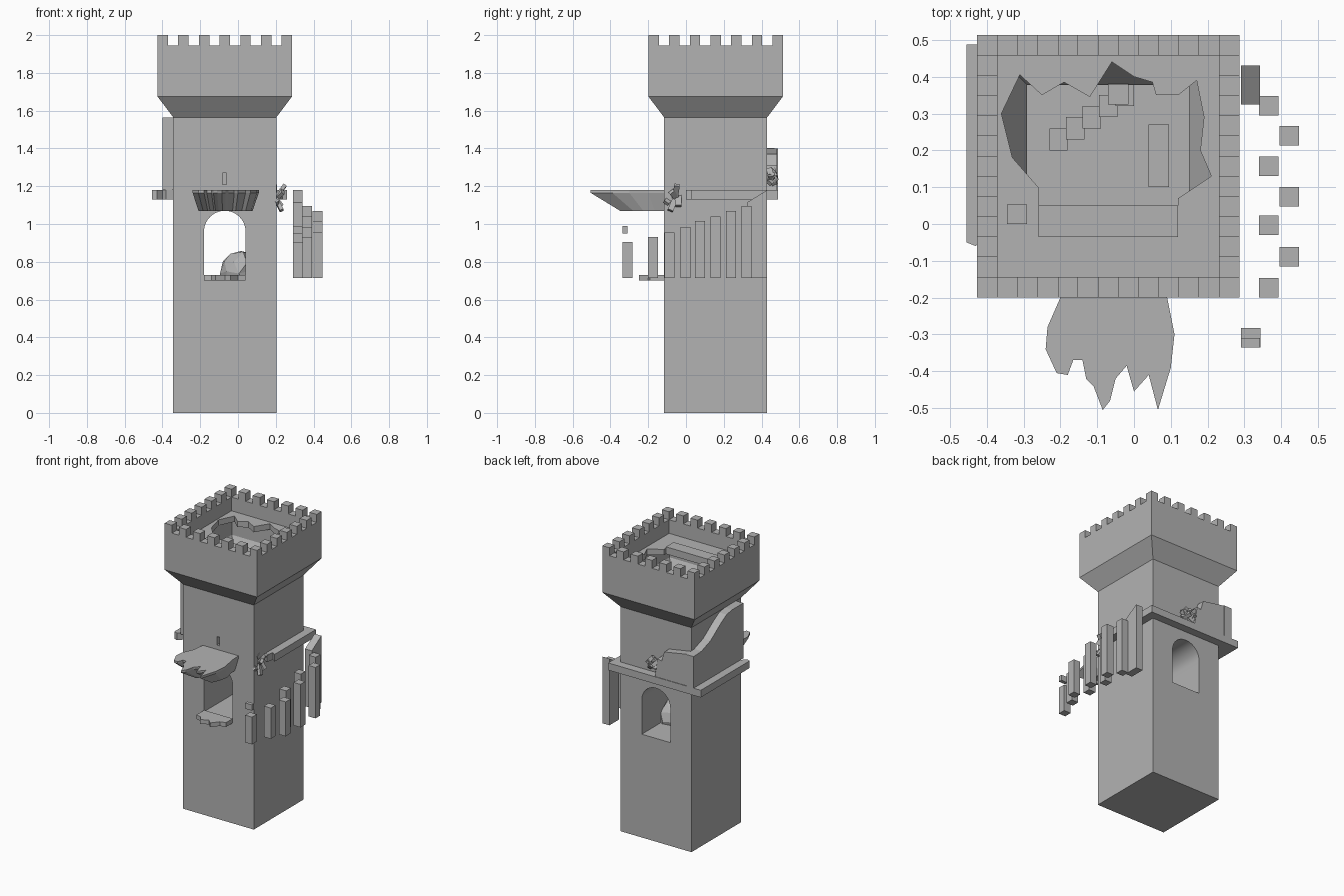
import bpy, bmesh, math, random
from mathutils import Matrix, Vector

random.seed(4)
cube = bpy.data.objects.get("Cube")
if cube:
    bpy.data.objects.remove(cube, do_unlink=True)

stone = bpy.data.materials.new("grey_stone")
stone.use_nodes = True
stone.diffuse_color = (0.45, 0.45, 0.45, 1)
stone.node_tree.nodes["Principled BSDF"].inputs["Base Color"].default_value = (0.45, 0.45, 0.45, 1)

CX, CY = -0.07, 0.157      # tower axis
HALF, TOP_HALF = 0.273, 0.356
LEDGE_Z = (1.13, 1.18)


def finish(bm, name):
    bmesh.ops.recalc_face_normals(bm, faces=bm.faces)
    mesh = bpy.data.meshes.new(name)
    bm.to_mesh(mesh)
    bm.free()
    mesh.materials.append(stone)
    obj = bpy.data.objects.new(name, mesh)
    bpy.context.collection.objects.link(obj)
    return obj


def loft(name, loops):
    """Skin closed loops of equal length and cap both ends."""
    bm = bmesh.new()
    rings = [[bm.verts.new(p) for p in loop] for loop in loops]
    n = len(rings[0])
    for low, high in zip(rings, rings[1:]):
        for i in range(n):
            j = (i + 1) % n
            bm.faces.new((low[i], low[j], high[j], high[i]))
    bm.faces.new(rings[0])
    bm.faces.new(rings[-1])
    return finish(bm, name)


def prism(name, pts, axis, a, b):
    """Extrude a 2D outline along an axis from a to b."""
    place = {"x": lambda p, t: (t, p[0], p[1]),
             "y": lambda p, t: (p[0], t, p[1]),
             "z": lambda p, t: (p[0], p[1], t)}[axis]
    return loft(name, [[place(p, t) for p in pts] for t in (a, b)])


def box(name, x, y, z):
    return prism(name, [(x[0], y[0]), (x[1], y[0]), (x[1], y[1]), (x[0], y[1])], "z", *z)


def square(half, z):
    return [(CX + sx * half, CY + sy * half, z) for sx, sy in ((-1, -1), (1, -1), (1, 1), (-1, 1))]


def cut(obj, cutter):
    cutter.hide_render = True
    mod = obj.modifiers.new("cut", "BOOLEAN")
    mod.operation, mod.object, mod.solver = "DIFFERENCE", cutter, "EXACT"
    bpy.context.view_layer.objects.active = obj
    bpy.ops.object.modifier_apply(modifier=mod.name)
    bpy.data.objects.remove(cutter, do_unlink=True)


def shards(name, center, spread, size, count):
    """Cluster of tilted splinters."""
    bm = bmesh.new()
    for _ in range(count):
        offset = Vector([random.uniform(-s, s) for s in spread])
        spin = Matrix.Rotation(random.uniform(-0.8, 0.8), 4, "X") @ Matrix.Rotation(random.uniform(-0.8, 0.8), 4, "Y")
        bmesh.ops.create_cube(bm, size=1, matrix=Matrix.Translation(Vector(center) + offset) @ spin @ Matrix.Diagonal((*size, 1)))
    return finish(bm, name)


# Tower shaft, flared crown and sunken roof
tower = loft("tower", [square(HALF, 0), square(HALF, 1.565), square(TOP_HALF, 1.675),
                       square(TOP_HALF, 1.945), square(TOP_HALF - 0.055, 1.945),
                       square(TOP_HALF - 0.055, 1.85)])

# Upper chamber, widening beneath the roof
cut(tower, loft("chamber_cutter", [square(0.22, 1.13), square(0.22, 1.58),
                                   square(0.29, 1.69), square(0.29, 1.81)]))

# Broken hole in the roof
hole = [(-0.26, 0.05), (-0.26, 0.1), (-0.33, 0.18), (-0.36, 0.3), (-0.31, 0.405), (-0.25, 0.35),
        (-0.19, 0.385), (-0.12, 0.345), (-0.06, 0.44), (0, 0.40), (0.05, 0.385), (0.06, 0.35),
        (0.12, 0.35), (0.17, 0.39), (0.19, 0.29), (0.18, 0.2), (0.21, 0.13), (0.12, 0.07), (0.12, 0.05)]
cut(tower, prism("hole_cutter", hole, "z", 1.75, 1.9))

# Vaulted passage and arrow slit running front to back
arch = [(-0.18, 0.72), (0.04, 0.72)]
arch += [(CX + 0.11 * math.cos(math.pi * i / 20), 0.96 + 0.11 * math.sin(math.pi * i / 20)) for i in range(21)]
cut(tower, prism("arch_cutter", arch, "y", -0.3, 0.6))
cut(tower, box("slit_cutter", (-0.082, -0.06), (-0.3, 0.6), (1.21, 1.27)))
bpy.ops.object.select_all(action="DESELECT")
tower.select_set(True)
bpy.context.view_layer.objects.active = tower
bpy.ops.object.shade_smooth_by_angle(angle=math.radians(20))

# Battlements: seven merlons on each side
STEP = (2 * TOP_HALF - 0.055) / 6
for i in range(7):
    for j in range(7):
        if i in (0, 6) or j in (0, 6):
            x = CX - TOP_HALF + i * STEP
            y = CY - TOP_HALF + j * STEP
            box("merlon", (x, x + 0.055), (y, y + 0.055), (1.945, 2.0))

# Walkway ledges around the shaft
box("back_ledge", (-0.455, 0.26), (0.43, 0.487), LEDGE_Z)
prism("right_ledge", [(-0.343, 0.43), (-0.455, 0.43), (-0.455, -0.05), (-0.43, -0.06),
                      (-0.40, -0.03), (-0.38, -0.06), (-0.343, -0.05)], "z", *LEDGE_Z)
prism("left_ledge", [(0.203, 0.43), (0.26, 0.43), (0.26, 0.03), (0.235, 0.05),
                     (0.225, 0.0), (0.203, 0.01)], "z", *LEDGE_Z)

# Parapet walls standing on the ledges
prism("right_parapet", [(0.487, 1.18), (0.487, 1.4), (0.40, 1.405), (0.3, 1.44), (0.2, 1.51), (0.125, 1.555),
                        (0.06, 1.565), (-0.06, 1.565), (-0.06, 1.18)], "x", -0.40, -0.343)
prism("back_parapet", [(-0.343, 1.18), (-0.343, 1.4), (-0.17, 1.37), (-0.15, 1.3),
                       (-0.12, 1.31), (-0.1, 1.18)], "y", 0.43, 0.483)

# Broken front canopy, undercut towards its tips
rim = [(-0.19, -0.115), (-0.2, -0.2), (-0.235, -0.28), (-0.24, -0.34), (-0.21, -0.405), (-0.18, -0.41),
       (-0.165, -0.37), (-0.14, -0.37), (-0.13, -0.42), (-0.11, -0.44), (-0.085, -0.505), (-0.065, -0.48),
       (-0.05, -0.42), (-0.02, -0.385), (0, -0.455), (0.04, -0.41), (0.065, -0.505), (0.1, -0.39),
       (0.11, -0.3), (0.09, -0.2), (0.085, -0.115)]
loft("front_canopy", [[(CX + (x - CX) * 0.82, -0.115 + (y + 0.115) * 0.6, 1.07) for x, y in rim],
                      [(x, y, 1.165) for x, y in rim], [(x, y, 1.18) for x, y in rim]])

# Broken sill under the front arch
prism("front_sill", [(-0.18, -0.115), (-0.18, -0.2), (-0.14, -0.21), (-0.12, -0.245), (-0.07, -0.22),
                     (-0.04, -0.25), (0, -0.2), (0.04, -0.19), (0.04, -0.115)], "z", 0.70, 0.73)

# Free stair posts rising towards the back
rows = [(0.29, -0.335, 0.905), (0.34, -0.2, 0.93), (0.395, -0.115, 0.955), (0.34, -0.03, 0.985), (0.395, 0.048, 1.015),
        (0.34, 0.13, 1.04), (0.395, 0.213, 1.07), (0.34, 0.295, 1.095)]
for x, y, top in rows:
    box("stair_post", (x, x + 0.053), (y, y + 0.053), (0.715, top))
prism("stair_landing_post", [(0.325, 0.715), (0.43, 0.715), (0.43, 1.18), (0.325, 1.115)], "x", 0.29, 0.342)
box("stair_fragment", (0.29, 0.342), (-0.335, -0.31), (0.95, 0.99))

# Boulder in the passage
bm = bmesh.new()
bmesh.ops.create_icosphere(bm, subdivisions=2, radius=0.115, matrix=Matrix.Translation((0.01, 0.12, 0.745)))
for v in bm.verts:
    v.co += Vector([random.uniform(-0.008, 0.008) for _ in range(3)])
    v.co.x = min(v.co.x, 0.06)
finish(bm, "boulder")

# Splintered ledge ends
shards("corner_shards", (0.185, -0.06, 1.14), (0.03, 0.035, 0.015), (0.02, 0.03, 0.13), 7)
shards("back_rubble", (-0.07, 0.455, 1.23), (0.035, 0.01, 0.04), (0.025, 0.03, 0.06), 7)

# Remains of the inner stair and roof boards
for i in range(5):
    x = -0.23 + i * 0.045
    box("inner_step", (x, x + 0.05), (0.2 + i * 0.03, 0.26 + i * 0.03), (1.13, 1.2 + i * 0.06))
box("inner_post", (-0.07, -0.015), (0.325, 0.38), (1.13, 1.6))
box("inner_block", (0.04, 0.095), (0.1, 0.27), (1.13, 1.25))
box("roof_block", (-0.345, -0.29), (0, 0.053), (1.85, 1.88))
box("roof_board", (-0.26, 0.12), (-0.035, 0.05), (1.85, 1.86))
